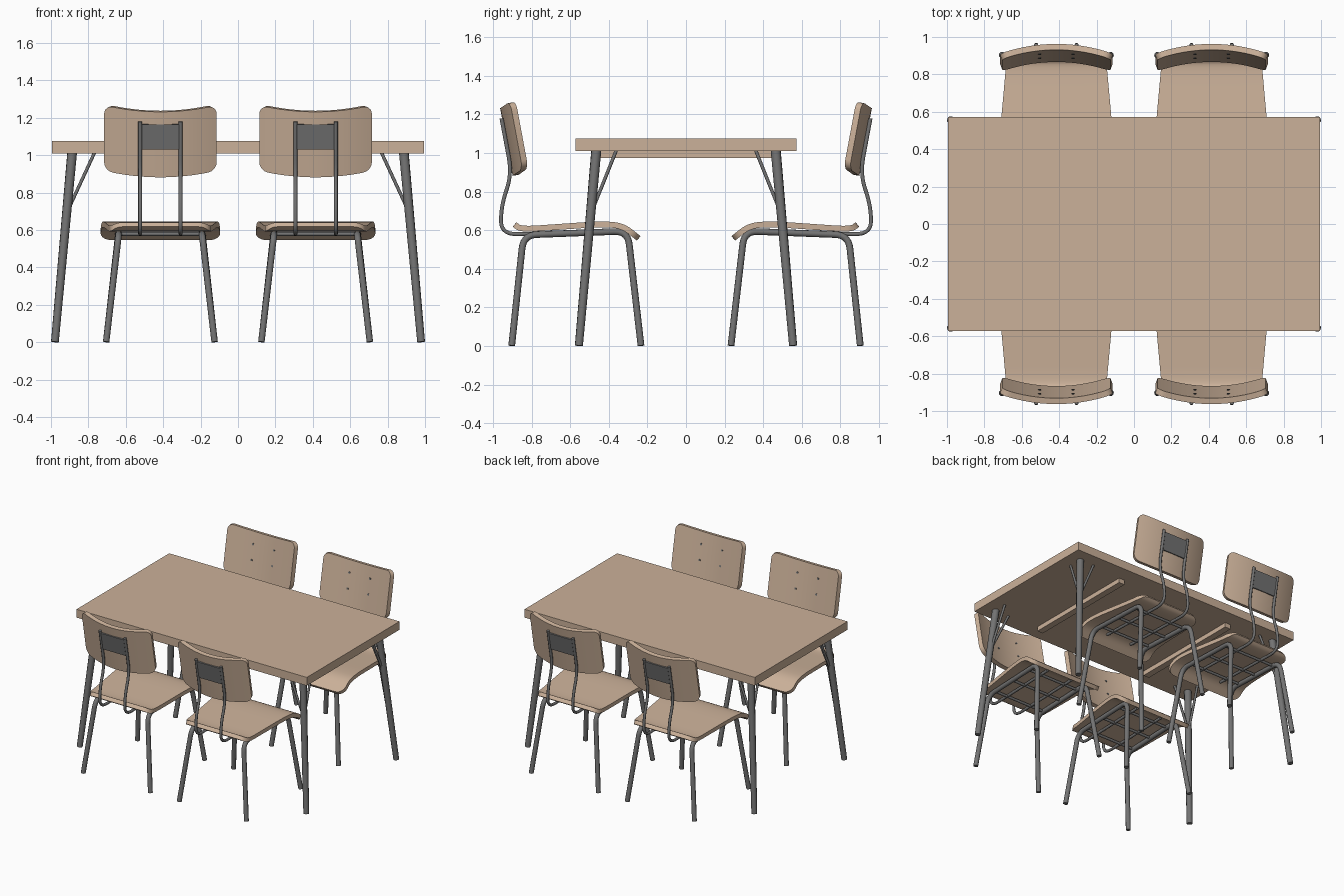
import bpy, math
from mathutils import Vector

cube = bpy.data.objects.get("Cube")
if cube:
    bpy.data.objects.remove(cube)


def material(name, rgb):
    m = bpy.data.materials.new(name)
    m.use_nodes = True
    m.diffuse_color = (*rgb, 1)
    m.node_tree.nodes["Principled BSDF"].inputs["Base Color"].default_value = (*rgb, 1)
    return m


WOOD = material("light wood", (0.60, 0.44, 0.32))
METAL = material("grey metal", (0.17, 0.17, 0.17))


def place(name, mesh, loc=(0, 0, 0), turn=0):
    ob = bpy.data.objects.new(name, mesh)
    ob.location = loc
    ob.rotation_euler.z = turn
    bpy.context.collection.objects.link(ob)
    return ob


def bake(ob, mat):
    """Turn a curve or modified object into a finished mesh and drop the helper."""
    bpy.context.view_layer.update()
    dg = bpy.context.evaluated_depsgraph_get()
    mesh = bpy.data.meshes.new_from_object(ob.evaluated_get(dg))
    bpy.data.objects.remove(ob)
    mesh.materials.clear()
    mesh.materials.append(mat)
    mesh.shade_smooth()
    mesh.set_sharp_from_angle(angle=math.radians(40))
    return mesh


def fillet(points, cut, steps=7):
    """Round the inner corners of a polyline."""
    pts = [Vector(p) for p in points]
    out = [pts[0]]
    for a, b, c in zip(pts, pts[1:], pts[2:]):
        p = b + (a - b).normalized() * min(cut, (a - b).length * 0.48)
        q = b + (c - b).normalized() * min(cut, (c - b).length * 0.48)
        for i in range(steps + 1):
            t = i / steps
            out.append(p * (1 - t) ** 2 + b * 2 * t * (1 - t) + q * t * t)
    return out + [pts[-1]]


def tube(points, radius, cut=0.07, taper=1):
    pts = fillet(points, cut)
    cu = bpy.data.curves.new("tube", "CURVE")
    cu.dimensions = "3D"
    cu.bevel_depth = radius
    cu.bevel_resolution = 3
    cu.use_fill_caps = True
    sp = cu.splines.new("POLY")
    sp.points.add(len(pts) - 1)
    for i, (sp_pt, p) in enumerate(zip(sp.points, pts)):
        sp_pt.co = (*p, 1)
        sp_pt.radius = 1 + (taper - 1) * i / (len(pts) - 1)
    return bake(place("tube", cu), METAL)


def slab(us, vs, f, thickness, mat):
    """A sheet f(u, v) given an even thickness."""
    n = len(vs)
    verts = [f(u, v) for u in us for v in vs]
    faces = [(i * n + j, (i + 1) * n + j, (i + 1) * n + j + 1, i * n + j + 1)
             for i in range(len(us) - 1) for j in range(n - 1)]
    me = bpy.data.meshes.new("slab")
    me.from_pydata(verts, [], faces)
    ob = place("slab", me)
    mod = ob.modifiers.new("thickness", "SOLIDIFY")
    mod.thickness = thickness
    mod.offset = 0
    return bake(ob, mat)


def box(x, y, z0, z1, mat):
    return slab((-x, x), (-y, y), lambda u, v: (u, v, (z0 + z1) / 2), z1 - z0, mat)


def corner(d, r):
    """Inset of a rounded corner at distance d from the end."""
    return r - math.sqrt(max(0, r * r - max(0, r - d) ** 2))


def spread(n):
    """Values from -1 to 1, closer together at the ends."""
    return [-math.cos(math.pi * i / n) for i in range(n + 1)]


# Table
place("table_top", box(0.995, 0.572, 1.01, 1.075, WOOD))
rail = box(0.025, 0.45, 0.975, 1.01, WOOD)
for sx in (-1, 1):
    place("table_rail", rail, (sx * 0.49, 0, 0))
    for sy in (-1, 1):
        leg = tube([(sx * 0.979, sy * 0.555, 0.002), (sx * 0.887, sy * 0.465, 1.012)],
                   0.021, taper=1.25)
        place("table_leg", leg)
        low = (sx * 0.912, sy * 0.487, 0.7)
        place("table_brace", tube([low, (sx * 0.768, sy * 0.468, 1.012)], 0.009))
        place("table_brace", tube([low, (sx * 0.89, sy * 0.362, 1.012)], 0.009))

# Chair seat
profile = fillet([(0, -0.888, 0.630), (0, -0.855, 0.604), (0, -0.45, 0.632),
                  (0, -0.33, 0.626), (0, -0.245, 0.558)], 0.09)
lengths = [0]
for a, b in zip(profile, profile[1:]):
    lengths.append(lengths[-1] + (b - a).length)
TOTAL = lengths[-1]


def seat_point(u, v):
    s = (v + 1) / 2 * TOTAL
    k = max(i for i in range(len(profile) - 1) if lengths[i] <= s + 1e-9)
    t = (s - lengths[k]) / max(lengths[k + 1] - lengths[k], 1e-6)
    p = profile[k].lerp(profile[k + 1], min(t, 1))
    half = 0.265 + 0.06 * s / TOTAL - corner(min(s, TOTAL - s), 0.065)
    return (u * half, p.y, p.z)


# Chair back
def back_y(x, z):
    return -0.882 - 0.186 * (z - 0.885) + 0.05 * (x / 0.295) ** 2


def back_point(u, v):
    x = 0.295 * u
    dz = v * (0.175 - corner(0.295 - abs(x), 0.045))
    return (x, back_y(x, 1.06 + dz), 1.06 + dz + 0.035 * u * u)


def plate_point(u, v):
    z = 1.098 + 0.067 * v
    return (0.108 * u, back_y(0.1, z) - 0.024, z)


parts = [
    ("seat", slab((-1, -0.5, 0, 0.5, 1), spread(32), seat_point, 0.03, WOOD)),
    ("backrest", slab(spread(28), (-1, 0, 1), back_point, 0.032, WOOD)),
    ("back_plate", slab((-1, 1), (-1, 1), plate_point, 0.012, METAL)),
]
for s in (-1, 1):
    parts.append(("chair_leg_frame", tube(
        [(s * 0.29, -0.903, 0.002), (s * 0.223, -0.842, 0.575),
         (s * 0.223, -0.302, 0.596), (s * 0.29, -0.233, 0.002)], 0.0175)))
    parts.append(("back_support", tube(
        [(s * 0.108, -0.33, 0.597), (s * 0.108, -0.96, 0.577), (s * 0.108, -0.957, 0.73),
         (s * 0.108, -0.902, 0.89), (s * 0.108, -0.956, 1.18)], 0.0105, 0.09)))
    for z in (1.03, 1.145):
        y = back_y(0.09, z)
        parts.append(("screw", tube(
            [(s * 0.09, y, z), (s * 0.09, y + 0.02, z + 0.004)], 0.008)))
for y, z in ((-0.77, 0.579), (-0.58, 0.586), (-0.40, 0.592)):
    parts.append(("cross_bar", tube([(-0.223, y, z), (0.223, y, z)], 0.01)))

# Four chairs, two on each long side
for x in (-0.415, 0.415):
    for turn in (0, math.pi):
        for name, mesh in parts:
            place(name, mesh, (x, 0, 0), turn)
